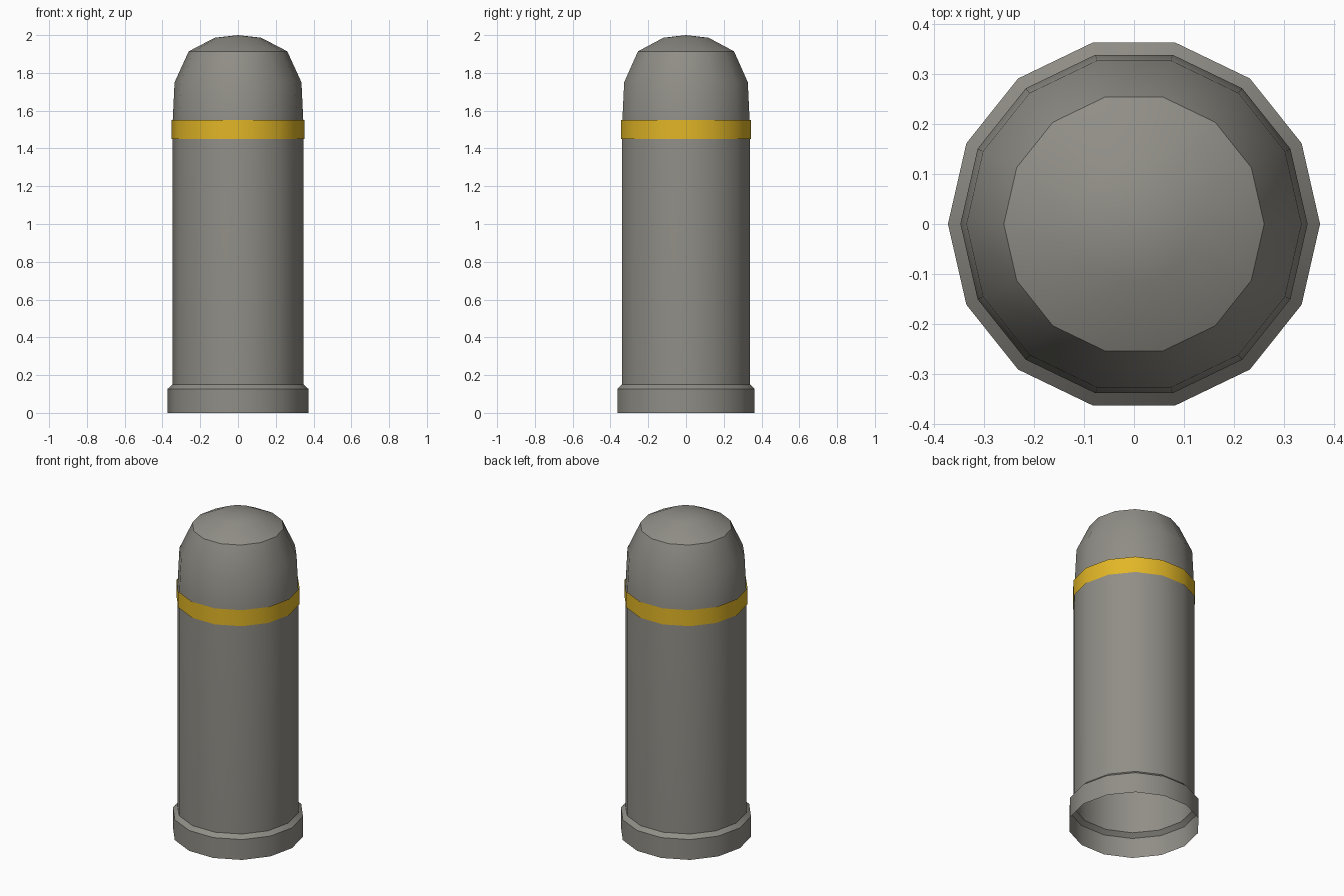
import bpy, bmesh, math

if "Cube" in bpy.data.objects:
    bpy.data.objects.remove(bpy.data.objects["Cube"])

SIDES = 14


def material(name, rgb):
    m = bpy.data.materials.new(name)
    m.diffuse_color = (*rgb, 1.0)
    m.use_nodes = True
    m.node_tree.nodes["Principled BSDF"].inputs["Base Color"].default_value = m.diffuse_color
    return m


def lathe(name, profile, mat):
    """Revolve (radius, z) points into an open shell; radius 0 makes an apex."""
    bm = bmesh.new()
    rings = []
    for r, z in profile:
        count = SIDES if r > 0 else 1
        rings.append([bm.verts.new((r * math.cos(2 * math.pi * i / SIDES),
                                    r * math.sin(2 * math.pi * i / SIDES), z))
                      for i in range(count)])
    for low, high in zip(rings, rings[1:]):
        for i in range(SIDES):
            j = (i + 1) % SIDES
            if len(high) == 1:
                bm.faces.new((low[i], low[j], high[0]))
            else:
                bm.faces.new((low[i], low[j], high[j], high[i]))
    mesh = bpy.data.meshes.new(name)
    bm.to_mesh(mesh)
    bm.free()
    mesh.materials.append(mat)
    obj = bpy.data.objects.new(name, mesh)
    bpy.context.collection.objects.link(obj)
    bpy.ops.object.select_all(action='DESELECT')
    obj.select_set(True)
    bpy.context.view_layer.objects.active = obj
    bpy.ops.object.shade_smooth_by_angle(angle=math.radians(30))
    return obj


grey = material("warm_grey", (0.28, 0.27, 0.24))
yellow = material("yellow", (0.76, 0.47, 0.02))

# Post shell: flared foot, straight shaft and domed top, open underneath
lathe("post_body", [(0.373, 0.0), (0.373, 0.127), (0.348, 0.15),
                    (0.348, 1.5), (0.336, 1.75), (0.261, 1.914),
                    (0.123, 1.986), (0.0, 2.0)], grey)

# Thin painted band around the shaft
lathe("yellow_band", [(0.353, 1.45), (0.353, 1.55)], yellow)
